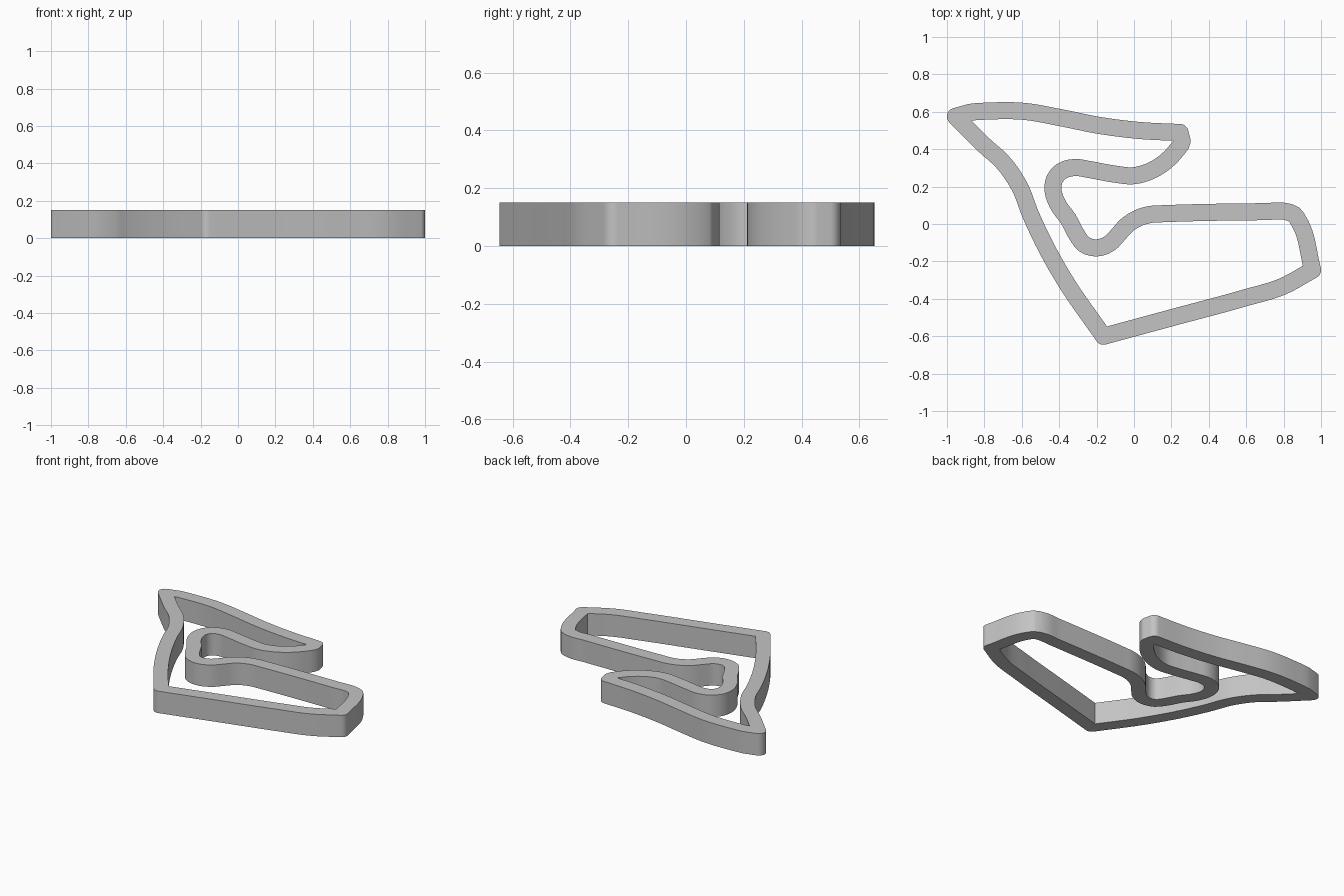
import bpy, bmesh, math
from mathutils import Vector

cube = bpy.data.objects.get("Cube")
if cube:
    bpy.data.objects.remove(cube)

HALF_WIDTH, HEIGHT, STEP = 0.0455, 0.15, 0.022

# Centre line as smooth sections; each section starts at a sharp corner
SECTIONS = [
    [(-.163, -.6), (.217, -.497), (.59, -.396), (.794, -.334)],
    [(.955, -.246), (.882, .013), (.856, .051), (.81, .067), (.7, .066), (.16, .055),
     (.094, .052), (.03, .035), (-.04, -.008), (-.088, -.061), (-.131, -.104),
     (-.2, -.128), (-.265, -.11), (-.307, -.056), (-.35, .024), (-.41, .11),
     (-.433, .18), (-.425, .238), (-.388, .282), (-.318, .302), (-.238, .291),
     (-.104, .267), (-.003, .258), (.083, .281), (.163, .329), (.222, .388), (.257, .444)],
    [(.246, .489), (.03, .5), (-.185, .527), (-.4, .57), (-.586, .602),
     (-.773, .604), (-.88, .596)],
    [(-.955, .575), (-.8, .42), (-.703, .332), (-.612, .2), (-.553, .051),
     (-.447, -.168), (-.366, -.307)],
]


def smooth_section(points):
    """Sample a Hermite spline through the points."""
    p = [Vector(q) for q in points]
    n = len(p)
    tangents = []
    for i in range(n):
        a, b = p[max(i - 1, 0)], p[min(i + 1, n - 1)]
        before, after = (p[i] - a), (b - p[i])
        if before.length and after.length:
            t = before / before.length ** 2 + after / after.length ** 2
        else:
            t = b - a
        tangents.append(t.normalized())
    out = []
    for i in range(n - 1):
        length = (p[i + 1] - p[i]).length
        count = max(1, round(length / STEP))
        for k in range(count):
            t = k / count
            out.append(p[i] * (2*t**3 - 3*t**2 + 1) + p[i + 1] * (3*t**2 - 2*t**3)
                       + tangents[i] * length * (t**3 - 2*t**2 + t)
                       + tangents[i + 1] * length * (t**3 - t**2))
    return out


# Sample the loop, leaving a straight run beside each corner for its mitre
path = []
corners = [Vector(s[0]) for s in SECTIONS]
clearances = []
for i, section in enumerate(SECTIONS):
    c = corners[i]
    interior = (Vector(section[1]) - c).angle(Vector(SECTIONS[i - 1][-1]) - c)
    clearances.append(HALF_WIDTH / math.tan(interior / 2))
for i, section in enumerate(SECTIONS):
    following = SECTIONS[(i + 1) % len(SECTIONS)][0]
    samples = smooth_section(section + [following])
    path.append(samples[0])
    path += [q for q in samples[1:]
             if all((q - c).length >= r for c, r in zip(corners, clearances))]


def joint(i):
    """Left and right border points at one path point: mitre inside, arc outside."""
    before, here, after = path[i - 1], path[i], path[(i + 1) % len(path)]
    d0, d1 = (here - before).normalized(), (after - here).normalized()
    n0, n1 = Vector((-d0.y, d0.x)), Vector((-d1.y, d1.x))
    turn = math.atan2(d0.x * d1.y - d0.y * d1.x, d0.dot(d1))
    mitre = (n0 + n1).normalized() * HALF_WIDTH / math.cos(turn / 2)
    if abs(turn) < math.radians(25):
        return [here + mitre], [here - mitre]
    side = -1 if turn > 0 else 1
    start = math.atan2(n0.y, n0.x)
    arc = [here + side * HALF_WIDTH * Vector((math.cos(start + turn * k / 10),
                                              math.sin(start + turn * k / 10)))
           for k in range(11)]
    return ([here + mitre], arc) if turn > 0 else (arc, [here - mitre])


# Flat ribbon, then raise it into a solid wall
bm = bmesh.new()
joints = [[[bm.verts.new((q.x, q.y, 0)) for q in side] for side in joint(i)]
          for i in range(len(path))]
for i, (left, right) in enumerate(joints):
    next_left, next_right = joints[(i + 1) % len(joints)]
    bm.faces.new((left[-1], right[-1], next_right[0], next_left[0]))
    arc, hub = (left, right) if len(left) > 1 else (right, left)
    for a, b in zip(arc, arc[1:]):
        bm.faces.new((hub[0], a, b))
bmesh.ops.recalc_face_normals(bm, faces=bm.faces)
raised = bmesh.ops.extrude_face_region(bm, geom=bm.faces[:], use_keep_orig=True)
top = [g for g in raised["geom"] if isinstance(g, bmesh.types.BMVert)]
bmesh.ops.translate(bm, verts=top, vec=(0, 0, HEIGHT))
bmesh.ops.recalc_face_normals(bm, faces=bm.faces)

mesh = bpy.data.meshes.new("closed_ribbon_wall")
bm.to_mesh(mesh)
bm.free()
wall = bpy.data.objects.new("closed_ribbon_wall", mesh)
bpy.context.collection.objects.link(wall)

# Plain grey finish
grey = bpy.data.materials.new("plain_grey")
grey.use_nodes = True
colour = (0.55, 0.55, 0.55, 1)
grey.diffuse_color = colour
grey.node_tree.nodes["Principled BSDF"].inputs["Base Color"].default_value = colour
mesh.materials.append(grey)

bpy.ops.object.select_all(action="DESELECT")
wall.select_set(True)
bpy.context.view_layer.objects.active = wall
bpy.ops.object.shade_smooth_by_angle(angle=math.radians(30))
